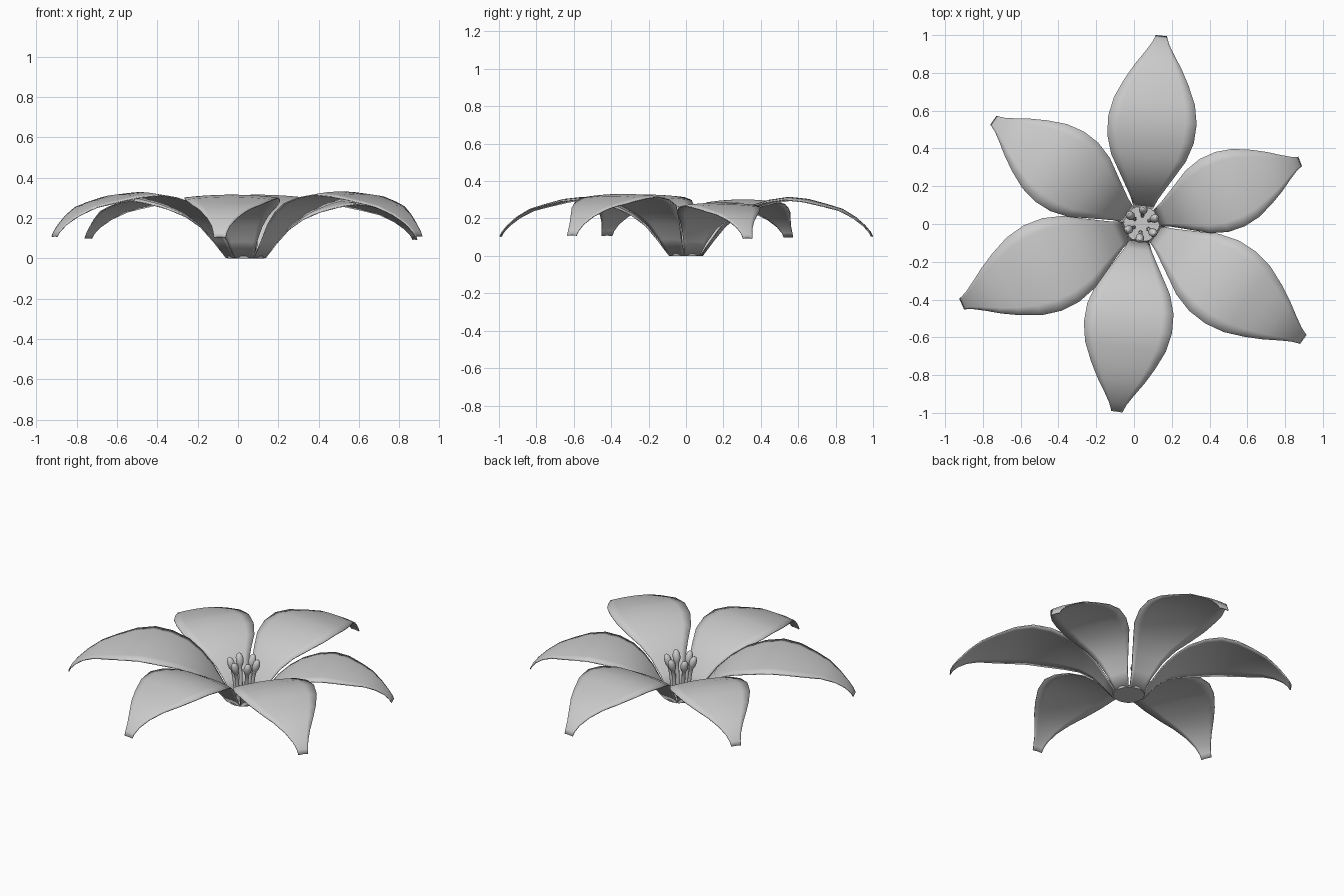
import bpy, bmesh, math
from mathutils import Vector, Matrix

if "Cube" in bpy.data.objects:
    bpy.data.objects.remove(bpy.data.objects["Cube"])

CX = 0.04  # flower axis sits slightly right of the bounding box centre

# petal stations: distance from axis, height, half width
PROFILE = [(0.085, 0.004, 0.05), (0.14, 0.085, 0.073), (0.20, 0.165, 0.108),
           (0.27, 0.225, 0.15), (0.35, 0.268, 0.198), (0.45, 0.298, 0.23),
           (0.55, 0.313, 0.235), (0.65, 0.302, 0.215), (0.75, 0.275, 0.17),
           (0.83, 0.25, 0.125), (0.90, 0.208, 0.078), (0.95, 0.165, 0.047),
           (0.98, 0.13, 0.034), (0.993, 0.105, 0.03)]


def finish(name, bm):
    bmesh.ops.recalc_face_normals(bm, faces=bm.faces[:])
    me = bpy.data.meshes.new(name)
    bm.to_mesh(me)
    bm.free()
    ob = bpy.data.objects.new(name, me)
    bpy.context.collection.objects.link(ob)
    bpy.context.view_layer.objects.active = ob
    ob.select_set(True)
    bpy.ops.object.shade_smooth_by_angle(angle=math.radians(40))
    ob.select_set(False)
    return ob


def petal(name, angle, length, width):
    bm = bmesh.new()
    n = 8
    rows = []
    k = (length - 0.085) / 0.908
    for r, z, w in PROFILE:
        row = []
        for j in range(n + 1):
            t = 2 * j / n - 1
            droop = 0.06 * w * t * t
            row.append(bm.verts.new((0.085 + (r - 0.085) * k, w * width * t,
                                     max(0.004, z * length - droop))))
        rows.append(row)
    for a, b in zip(rows, rows[1:]):
        for j in range(n):
            bm.faces.new((a[j], b[j], b[j + 1], a[j + 1]))
    ob = finish(name, bm)
    ob.location.x = CX
    ob.rotation_euler.z = math.radians(angle)
    mod = ob.modifiers.new("thickness", 'SOLIDIFY')
    mod.thickness = 0.006
    mod.offset = 0


def stamen(name, angle):
    # curved, leaning filament swept as a tube with a swollen anther on top
    rings = [(0.045, 0.005, 0.011), (0.05, 0.08, 0.011), (0.058, 0.15, 0.011),
             (0.066, 0.19, 0.012), (0.069, 0.203, 0.019), (0.073, 0.222, 0.023),
             (0.078, 0.243, 0.022), (0.082, 0.26, 0.015), (0.084, 0.268, 0.005)]
    bm = bmesh.new()
    n = 10
    loops = []
    for r, z, rad in rings:
        loops.append([bm.verts.new((r + rad * math.cos(math.tau * i / n),
                                    rad * math.sin(math.tau * i / n), z))
                      for i in range(n)])
    for a, b in zip(loops, loops[1:]):
        for i in range(n):
            bm.faces.new((a[i], a[(i + 1) % n], b[(i + 1) % n], b[i]))
    bm.faces.new(loops[0])
    bm.faces.new(loops[-1])
    ob = finish(name, bm)
    ob.location.x = CX
    ob.rotation_euler.z = math.radians(angle)


# six petals: angle, length, width factor
for i, (a, l, w) in enumerate([(84, 1.0, 1.0), (21.5, 0.90, 0.9), (-35.5, 1.05, 0.99),
                               (-97.5, 1.0, 1.0), (204, 1.04, 1.05), (145, 0.955, 0.96)]):
    petal(f"petal_{i + 1}", a, l, w)

# six stamens
for i in range(6):
    stamen(f"stamen_{i + 1}", 23 + 60 * i)

# base disc
bm = bmesh.new()
bmesh.ops.create_cone(bm, cap_ends=True, segments=24, radius1=0.092, radius2=0.095, depth=0.012,
                      matrix=Matrix.Translation(Vector((CX, 0, 0.006))))
finish("base_disc", bm)
